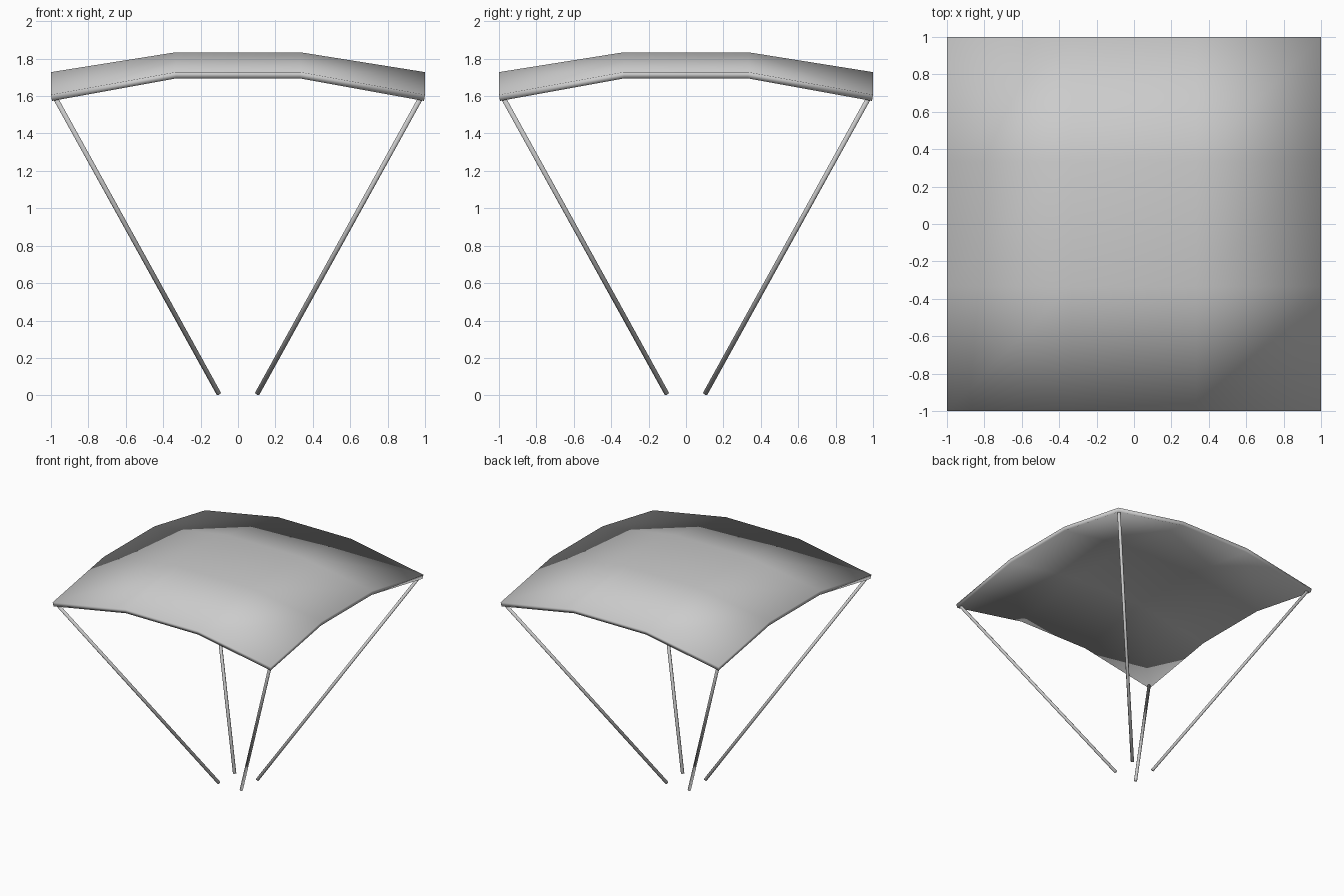
import bpy, bmesh
from mathutils import Vector

if "Cube" in bpy.data.objects:
    bpy.data.objects.remove(bpy.data.objects["Cube"])

TOP, EDGE, CORNER = 1.834, 1.728, 1.607   # canopy heights
T = 0.034                                 # cloth thickness

grey = bpy.data.materials.new("mid grey")
grey.diffuse_color = (0.59, 0.59, 0.59, 1)
grey.use_nodes = True
grey.node_tree.nodes["Principled BSDF"].inputs["Base Color"].default_value = grey.diffuse_color


def finish(obj):
    obj.data.materials.append(grey)
    obj.data.shade_smooth()


# Canopy: 3 x 3 panel grid, domed, then thickened downwards
bm = bmesh.new()
bmesh.ops.create_grid(bm, x_segments=3, y_segments=3, size=1)
for v in bm.verts:
    rim_axes = (abs(v.co.x) > 0.9) + (abs(v.co.y) > 0.9)
    v.co.z = (TOP, EDGE, CORNER)[rim_axes]
mesh = bpy.data.meshes.new("canopy")
bm.to_mesh(mesh)
bm.free()
canopy = bpy.data.objects.new("canopy", mesh)
bpy.context.collection.objects.link(canopy)
solid = canopy.modifiers.new("thickness", 'SOLIDIFY')
solid.thickness = T
solid.offset = -1
bpy.context.view_layer.objects.active = canopy
bpy.ops.object.modifier_apply(modifier=solid.name)
finish(canopy)

# Four slanted support poles running from near the centre to the corners
for name, sx, sy in (("front_left_pole", -1, -1), ("front_right_pole", 1, -1),
                     ("back_left_pole", -1, 1), ("back_right_pole", 1, 1)):
    foot = Vector((sx * 0.103, sy * 0.103, 0.009))
    head = Vector((sx * 0.978, sy * 0.978, 1.592))
    axis = head - foot
    bpy.ops.mesh.primitive_cylinder_add(vertices=8, radius=0.013, depth=axis.length,
                                        location=(foot + head) / 2)
    pole = bpy.context.object
    pole.name = name
    pole.rotation_euler = axis.to_track_quat('Z', 'Y').to_euler()
    finish(pole)
